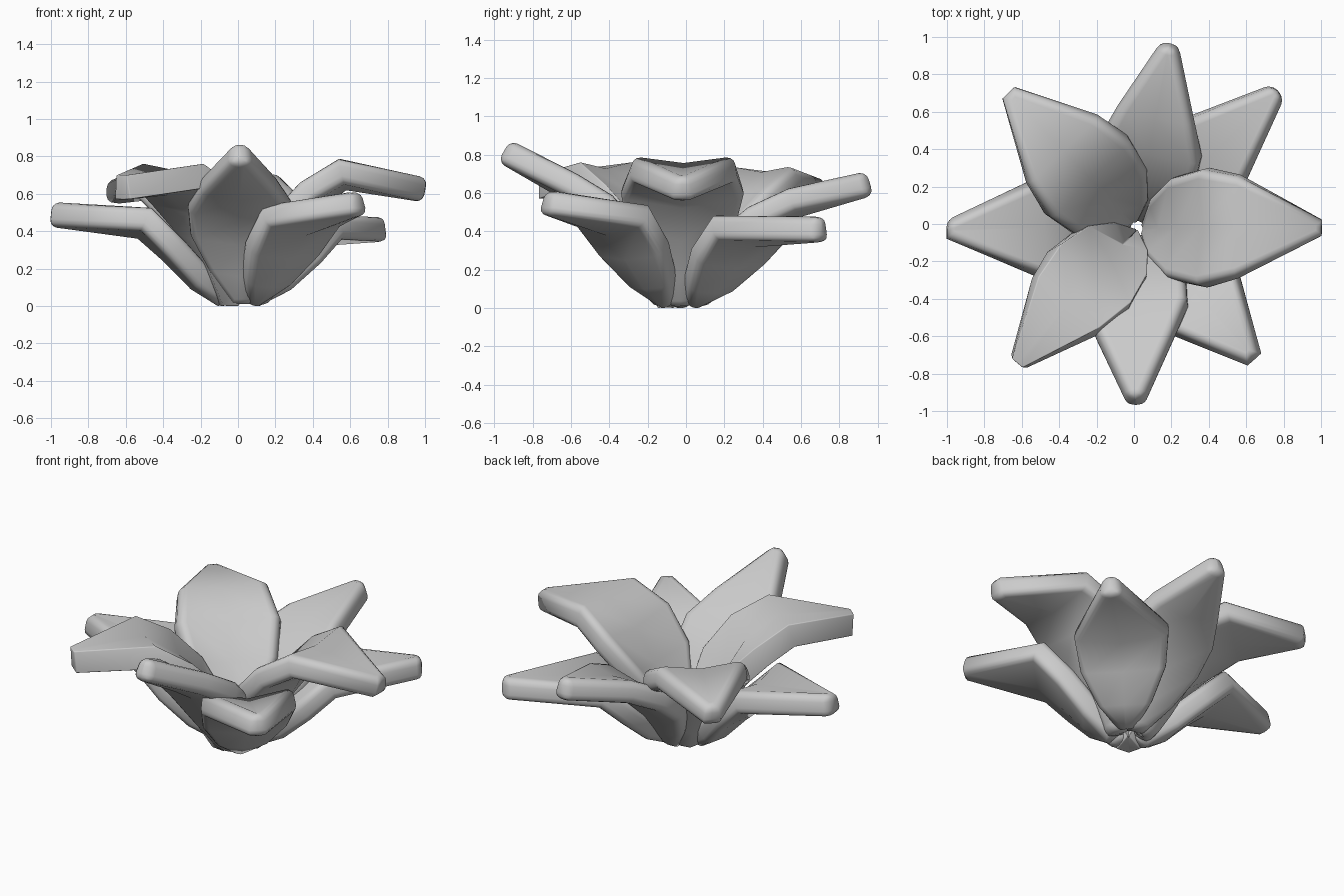
import bpy, bmesh
from math import atan2, hypot, sin, cos

if "Cube" in bpy.data.objects:
    bpy.data.objects.remove(bpy.data.objects["Cube"])

THICK = 0.13
FOOT = (.02, -.03)          # where the petals meet, slightly off centre

# Petal stations up to the bend: centre r, centre z/H, edge r, edge z/H, half width
CUPPED = [(.07, 0, .05, 0, .04), (.17, .28, .10, .36, .17), (.27, .53, .20, .62, .26),
          (.39, .78, .37, .85, .30), (.56, .95, .56, 1, .26)]
OPEN = [(.08, 0, .07, 0, .04), (.22, .29, .20, .31, .15), (.36, .60, .34, .64, .24),
        (.51, .90, .50, 1, .265)]
RISING = [(.08, 0, .07, 0, .04), (.18, .29, .16, .33, .17), (.29, .56, .27, .62, .265),
          (.42, .78, .42, .84, .275), (.60, .95, .60, 1, .205)]


def petal(name, tip, tip_z, height, stations, scale=1.0):
    a = atan2(tip[1], tip[0])
    reach = hypot(*tip)
    bm = bmesh.new()
    rows = []
    for rc, zc, re, ze, w in stations + [(reach, tip_z / height, reach, tip_z / height, .045)]:
        k = 1 if rc == reach else scale
        row = []
        for f in (-1, 0, 1):
            r, z = (rc, zc * height) if f == 0 else (re, ze * height)
            s, fade = f * w * k, max(0, 1 - r / .6)
            row.append(bm.verts.new((r * cos(a) - s * sin(a) + FOOT[0] * fade,
                                     r * sin(a) + s * cos(a) + FOOT[1] * fade, z)))
        rows.append(row)
    for p, q in zip(rows, rows[1:]):
        for i in range(2):
            bm.faces.new((p[i], q[i], q[i + 1], p[i + 1]))
    # thicken evenly about the middle surface, then cut the foot flat
    bm.normal_update()
    shift = [(v, v.normal * THICK / 2) for v in bm.verts]
    for v, d in shift:
        v.co += d
    bmesh.ops.solidify(bm, geom=bm.faces[:], thickness=THICK)
    bmesh.ops.recalc_face_normals(bm, faces=bm.faces[:])
    for v in bm.verts:
        v.co.z = max(v.co.z, 0)
    me = bpy.data.meshes.new(name)
    bm.to_mesh(me)
    bm.free()
    ob = bpy.data.objects.new(name, me)
    bpy.context.collection.objects.link(ob)
    # rounded rim
    b = ob.modifiers.new("rim", 'BEVEL')
    b.width, b.segments, b.limit_method, b.angle_limit = .045, 3, 'ANGLE', 1.15
    bpy.context.view_layer.objects.active = ob
    ob.select_set(True)
    bpy.ops.object.shade_smooth_by_angle(angle=1.9)
    ob.select_set(False)


# inner petals, cupped
petal("inner_petal_right", (1, -.02), .62, .73, CUPPED, 1.05)
petal("inner_petal_back_left", (-.67, .70), .61, .68, CUPPED)
petal("inner_petal_front_left", (-.62, -.74), .635, .70, CUPPED, .86)
# rising petals at front and back
petal("rising_petal_back", (.19, .96), .65, .57, RISING)
petal("rising_petal_front", (.01, -.95), .82, .65, RISING)
# outer petals, spread open
petal("outer_petal_back_right", (.77, .71), .41, .43, OPEN)
petal("outer_petal_left", (-1, -.03), .49, .475, OPEN)
petal("outer_petal_front_right", (.64, -.72), .55, .49, OPEN)
